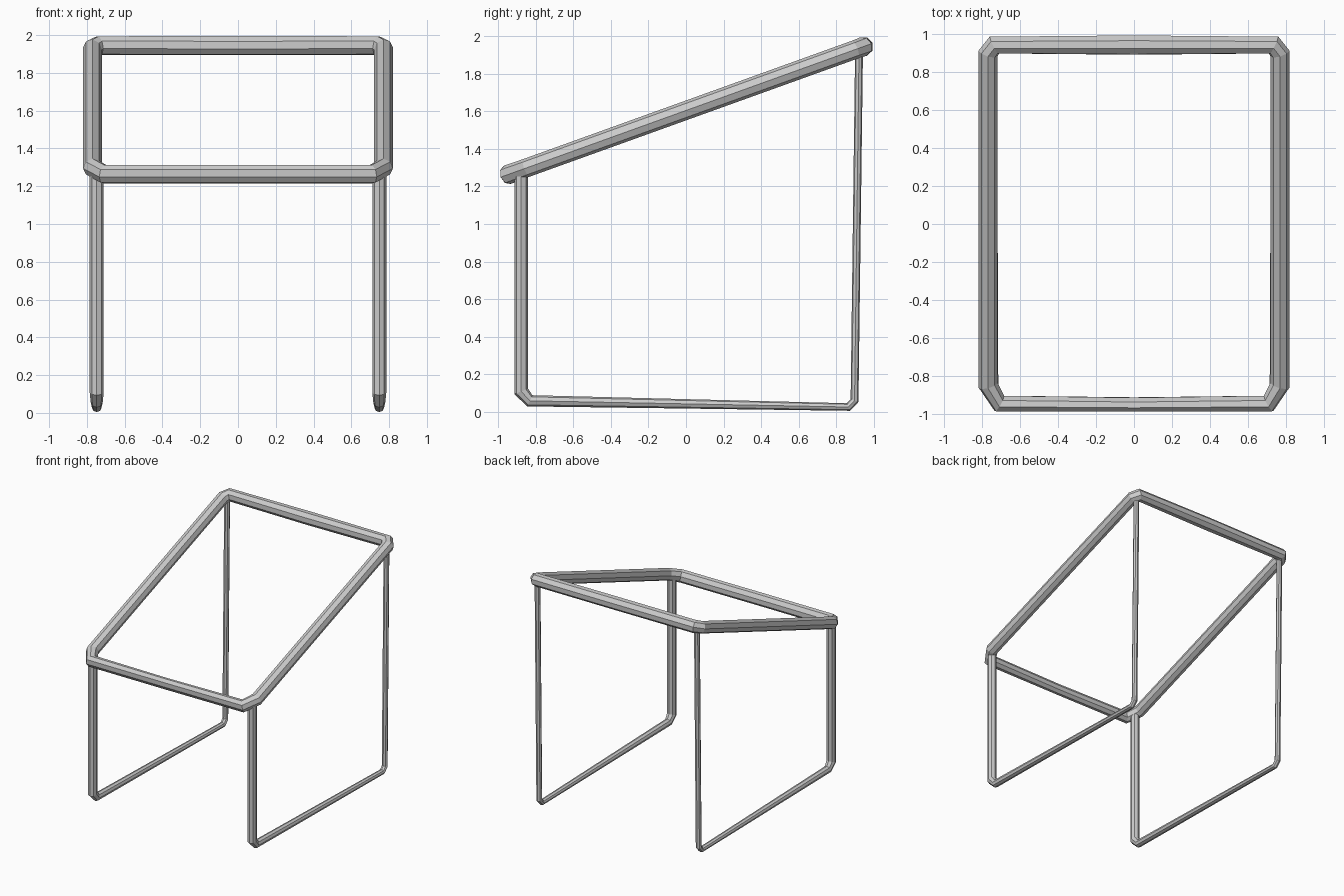
import bpy, bmesh
from math import cos, sin, pi
from mathutils import Vector

if "Cube" in bpy.data.objects:
    bpy.data.objects.remove(bpy.data.objects["Cube"])

SIDES = 8


def sweep(name, stations, normal, closed=False):
    """Sweep an octagon along a planar path of (point, in-plane radius, normal radius)."""
    n = Vector(normal).normalized()
    pts = [Vector(s[0]) for s in stations]
    count = len(pts)
    bm = bmesh.new()
    rings = []
    for i, (p, (_, ru, rv)) in enumerate(zip(pts, stations)):
        has_prev, has_next = closed or i > 0, closed or i < count - 1
        d_in = (p - pts[i - 1]).normalized() if has_prev else None
        d_out = (pts[(i + 1) % count] - p).normalized() if has_next else d_in
        d_in = d_in or d_out
        tangent = (d_in + d_out).normalized()
        u = n.cross(tangent) / tangent.dot(d_in)      # mitred side axis
        rings.append([bm.verts.new(p + u * ru * cos(2 * pi * k / SIDES)
                                   + n * rv * sin(2 * pi * k / SIDES))
                      for k in range(SIDES)])
    for i in range(count if closed else count - 1):
        a, b = rings[i], rings[(i + 1) % count]
        for k in range(SIDES):
            j = (k + 1) % SIDES
            bm.faces.new((a[k], a[j], b[j], b[k]))
    if not closed:
        bm.faces.new(rings[0])
        bm.faces.new(rings[-1])
    bmesh.ops.recalc_face_normals(bm, faces=bm.faces)
    mesh = bpy.data.meshes.new(name)
    bm.to_mesh(mesh)
    bm.free()
    obj = bpy.data.objects.new(name, mesh)
    bpy.context.collection.objects.link(obj)
    return obj


# Sloping top frame: half outline on the right, mirrored to the left
SLOPE = 0.36
half = [(0.77, -0.85, 0.050, 0.050), (0.77, 0.90, 0.050, 0.050),
        (0.737, 0.944, 0.047, 0.052)]
front_end = (0.71, -0.947, 0.043, 0.052)
right = [front_end] + half
left = [(-x, y, a, b) for x, y, a, b in reversed(right)]
outline = ([(0, -0.952, 0.038, 0.052)] + right
           + [(0, 0.944, 0.054, 0.053)] + left)
sweep("top_frame",
      [((x, y, 1.605 + SLOPE * y), a, b) for x, y, a, b in outline],
      (0, -SLOPE, 1), closed=True)

# Side legs: thick front post, tapering floor runner, thin rear post
leg_path = [(-0.878, 1.285, 0.037, 0.037), (-0.878, 0.108, 0.037, 0.037),
            (-0.832, 0.058, 0.030, 0.032), (0.865, 0.025, 0.020, 0.025),
            (0.898, 0.060, 0.021, 0.024), (0.922, 1.93, 0.021, 0.024)]
for side, x in (("left", -0.748), ("right", 0.748)):
    sweep(side + "_leg", [((x, y, z), a, b) for y, z, a, b in leg_path], (1, 0, 0))
